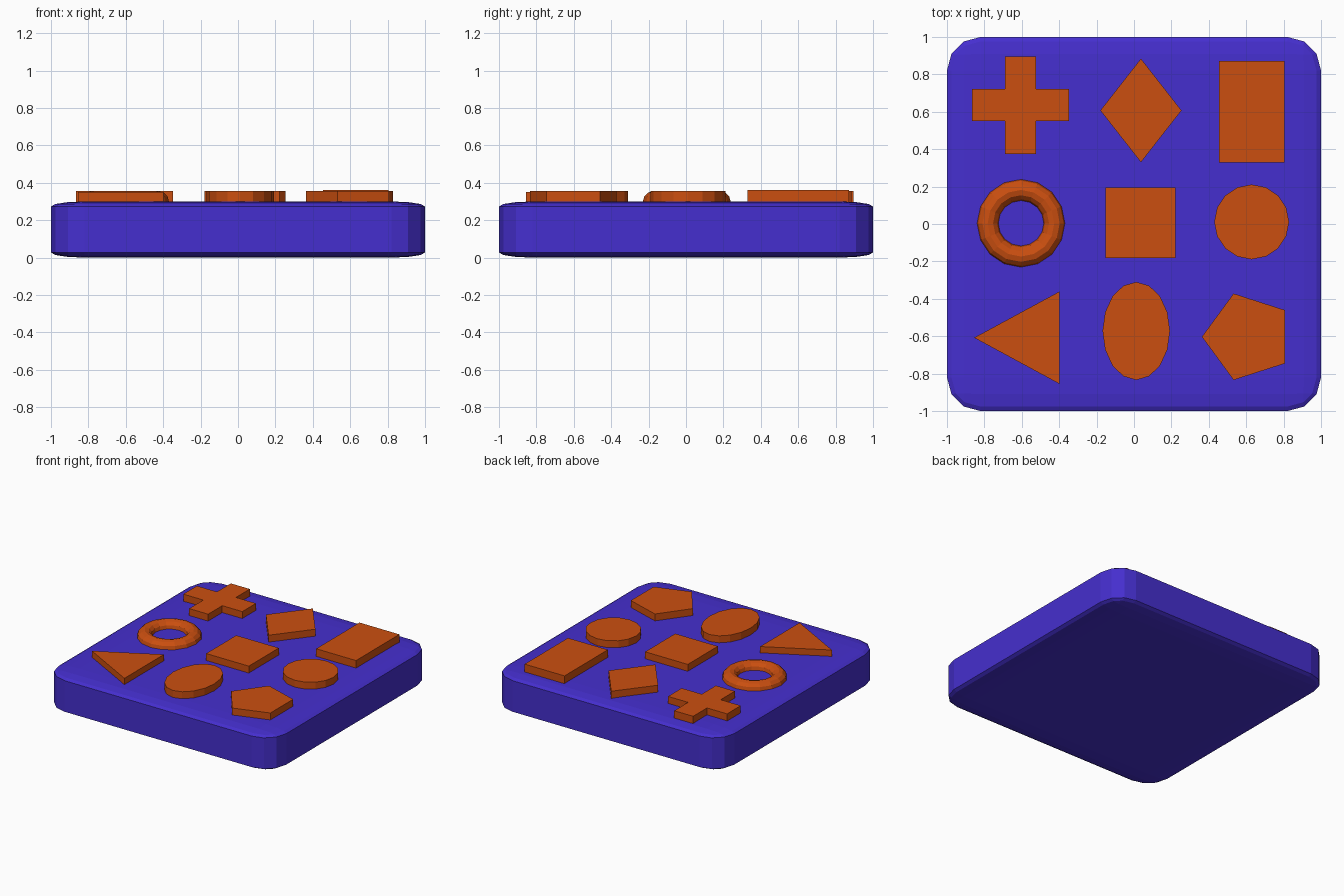
import bpy, bmesh
from math import cos, sin, pi

if "Cube" in bpy.data.objects:
    bpy.data.objects.remove(bpy.data.objects["Cube"])


def material(name, color):
    m = bpy.data.materials.new(name)
    m.diffuse_color = color
    m.use_nodes = True
    m.node_tree.nodes["Principled BSDF"].inputs["Base Color"].default_value = m.diffuse_color
    return m


BLUE = material("blue", (0.06, 0.028, 0.62, 1))
ORANGE = material("orange", (0.6, 0.078, 0.005, 1))


def add_object(name, bm, mat):
    bmesh.ops.recalc_face_normals(bm, faces=bm.faces)
    me = bpy.data.meshes.new(name)
    bm.to_mesh(me)
    bm.free()
    me.materials.append(mat)
    ob = bpy.data.objects.new(name, me)
    bpy.context.collection.objects.link(ob)
    return ob


def slab(name, points, top=0.355, bottom=0.27):
    """Extrude an outline upwards; the foot is sunk into the board."""
    bm = bmesh.new()
    face = bm.faces.new([bm.verts.new((x, y, bottom)) for x, y in points])
    ext = bmesh.ops.extrude_face_region(bm, geom=[face])["geom"]
    verts = [g for g in ext if isinstance(g, bmesh.types.BMVert)]
    bmesh.ops.translate(bm, verts=verts, vec=(0, 0, top - bottom))
    return add_object(name, bm, ORANGE)


def box(x0, x1, y0, y1):
    return [(x0, y0), (x1, y0), (x1, y1), (x0, y1)]


def ring(cx, cy, rx, ry, n, start=0.0):
    return [(cx + rx * cos(start + 2 * pi * i / n),
             cy + ry * sin(start + 2 * pi * i / n)) for i in range(n)]


# Board: bevelled cube flattened to a thick tile
bm = bmesh.new()
bmesh.ops.create_cube(bm, size=2)
bmesh.ops.bevel(bm, geom=bm.edges[:], offset=0.18, segments=3,
                profile=0.5, affect='EDGES', clamp_overlap=True)
bmesh.ops.scale(bm, verts=bm.verts, vec=(1, 1, 0.15))
bmesh.ops.translate(bm, verts=bm.verts, vec=(0, 0, 0.15))
add_object("board", bm, BLUE)

# Back row
x0, x1, x2, x3 = -0.866, -0.69, -0.524, -0.348
y0, y1, y2, y3 = 0.374, 0.551, 0.722, 0.896
slab("cross", [(x0, y1), (x1, y1), (x1, y0), (x2, y0), (x2, y1), (x3, y1),
               (x3, y2), (x2, y2), (x2, y3), (x1, y3), (x1, y2), (x0, y2)])
slab("diamond", ring(0.037, 0.607, 0.217, 0.277, 4))
slab("rectangle", box(0.455, 0.805, 0.329, 0.872), top=0.36)

# Middle row
slab("square", box(-0.152, 0.222, -0.182, 0.195))
slab("circle", ring(0.629, 0.011, 0.2, 0.2, 16))

# Torus: a 12-sided section swept around 16 steps
bpy.ops.mesh.primitive_torus_add(major_segments=16, minor_segments=12,
                                 major_radius=0.178, minor_radius=0.057,
                                 location=(-0.604, 0.004, 0.298))
torus = bpy.context.object
torus.name = "torus"
torus.data.materials.append(ORANGE)

# Front row
slab("triangle", ring(-0.55, -0.608, 0.305, 0.286, 3, pi), top=0.35)
slab("oval", ring(0.012, -0.572, 0.18, 0.262, 16))
slab("pentagon", ring(0.608, -0.603, 0.245, 0.243, 5, pi))
